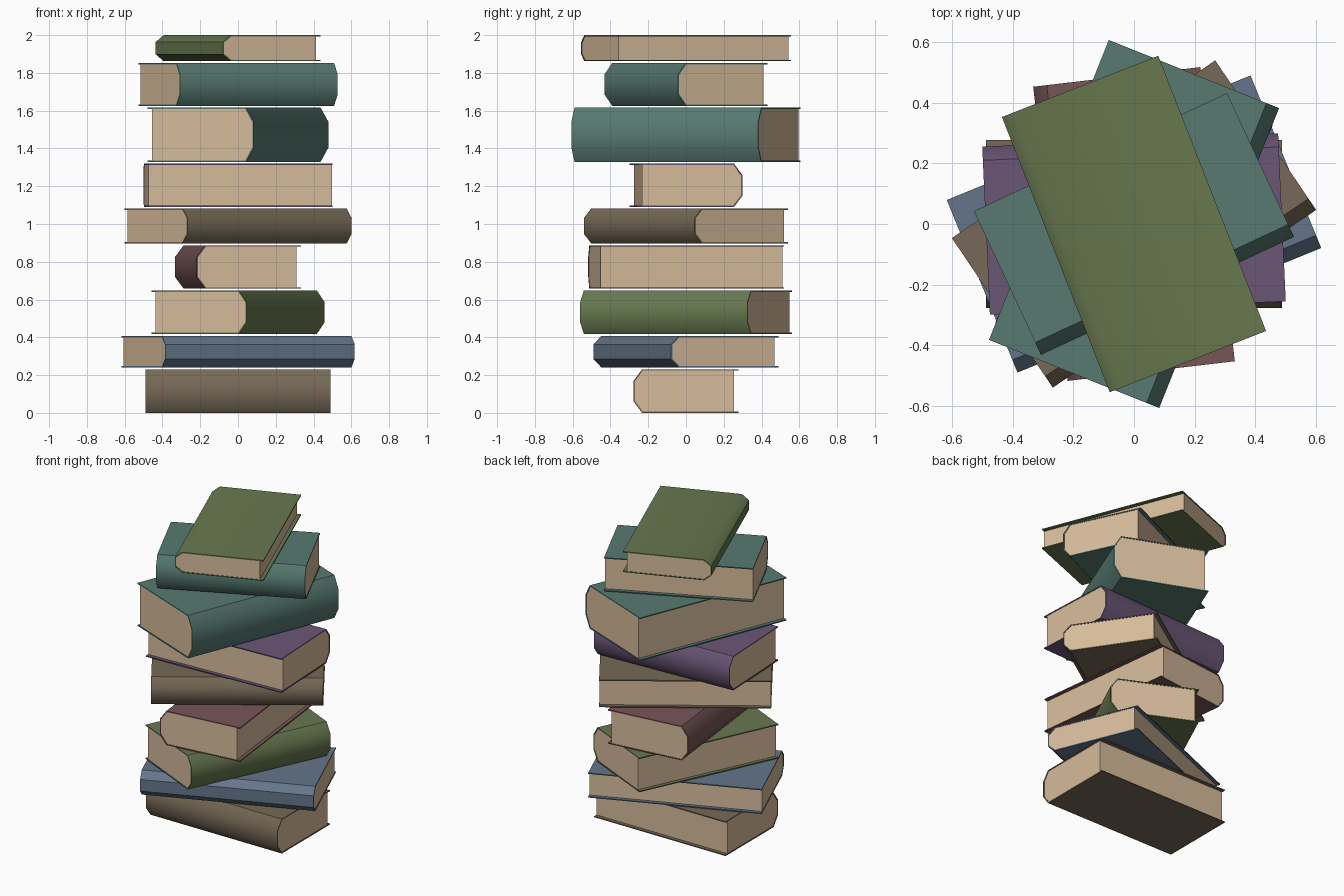
import bpy, math
from mathutils import Matrix

if "Cube" in bpy.data.objects:
    bpy.data.objects.remove(bpy.data.objects["Cube"])


def srgb(h):
    out = []
    for i in (0, 2, 4):
        c = int(h[i:i + 2], 16) / 255
        out.append(c / 12.92 if c <= 0.04045 else ((c + 0.055) / 1.055) ** 2.4)
    return (*out, 1.0)


mats = {}
for name, h in dict(page_beige="d6bb9b", brown="766956", blue="64758a", green="67784f",
                    maroon="775656", purple="6a5676", teal="577a71").items():
    mats[name] = bpy.data.materials.new(name)
    mats[name].diffuse_color = srgb(h)


def prism(name, profile, length, mat, matrix):
    """Extrude a (y, z) profile along local x, centred."""
    n = len(profile)
    verts = [(s * length / 2, y, z) for s in (-1, 1) for y, z in profile]
    faces = [tuple(range(n))[::-1], tuple(range(n, 2 * n))]
    faces += [(i, (i + 1) % n, n + (i + 1) % n, n + i) for i in range(n)]
    me = bpy.data.meshes.new(name)
    me.from_pydata(verts, [], faces)
    me.materials.append(mats[mat])
    ob = bpy.data.objects.new(name, me)
    bpy.context.collection.objects.link(ob)
    ob.matrix_world = matrix
    return ob


def c_path(fore, w, h, t):
    """Half-round book outline from top fore edge, round the spine, to bottom fore edge."""
    y, z0, z1 = -w / 2 + t, t, h - t
    cy, cz = 0.045 - t * 0.45, 0.265 * h - t * 0.6
    return [(fore, z1), (y + cy, z1), (y, z1 - cz), (y, z0 + cz), (y + cy, z0), (fore, z0)]


def book(i, length, z0, z1, angle, colour):
    w, h, t = length * 0.568, z1 - z0, 0.007
    m = Matrix.Translation((0, 0, z0)) @ Matrix.Rotation(math.radians(angle), 4, 'Z')
    # cover: two boards and the chamfered spine as one shell
    outer, inner = c_path(w / 2, w, h, 0), c_path(w / 2, w, h, t)
    cover = prism(f"book_{i}_cover", outer + inner[::-1], length, colour, m)
    # page block, set back from the fore edge
    prism(f"book_{i}_pages", c_path(w / 2 - 0.023, w, h, t), length - 0.006, "page_beige", m)
    # smooth the spine only
    bpy.ops.object.select_all(action='DESELECT')
    cover.select_set(True)
    bpy.context.view_layer.objects.active = cover
    bpy.ops.object.shade_smooth_by_angle(angle=math.radians(44))


# length, bottom, top, angle (spine faces -y at 0), colour
stack = [
    (0.977, 0.000, 0.231, 0, "brown"),
    (1.083, 0.241, 0.407, 22.3, "blue"),
    (0.977, 0.418, 0.648, 65, "green"),
    (0.977, 0.658, 0.887, -83.3, "maroon"),
    (1.048, 0.898, 1.082, 34, "brown"),
    (0.977, 1.090, 1.319, 182.6, "purple"),
    (1.065, 1.328, 1.617, 68.2, "teal"),
    (0.921, 1.626, 1.852, 25, "teal"),
    (0.975, 1.862, 2.000, -68.6, "green"),
]
for i, b in enumerate(stack, 1):
    book(i, *b)

for m in bpy.data.materials:
    if m.users and not m.is_grease_pencil:
        m.use_nodes = True
        m.node_tree.nodes["Principled BSDF"].inputs["Base Color"].default_value = m.diffuse_color
